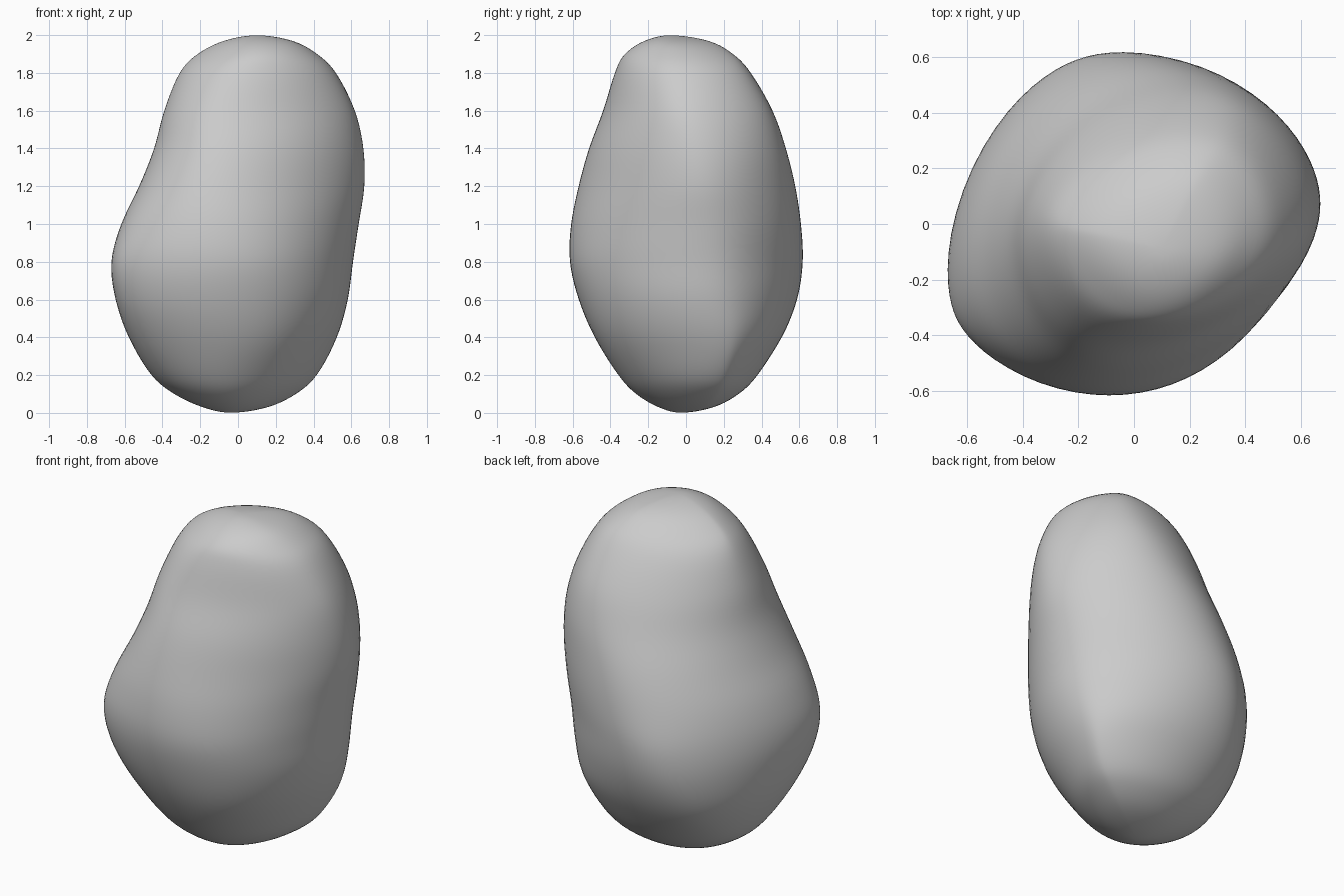
import bpy, bmesh
from math import sin, cos, pi

if "Cube" in bpy.data.objects:
    bpy.data.objects.remove(bpy.data.objects["Cube"])

# Height, then how far the stone reaches toward 8 compass directions (+x, 45 deg, +y, ...)
RINGS = [
    (0.00, -.04, -.05, -.03, .007, .04, .05, .03, -.007),
    (0.03, .16, .18, .14, .17, .19, .17, .15, .12),
    (0.10, .31, .34, .27, .31, .34, .31, .27, .23),
    (0.20, .42, .445, .375, .425, .46, .43, .36, .33),
    (0.40, .525, .55, .51, .55, .58, .575, .485, .46),
    (0.60, .583, .59, .59, .605, .65, .675, .57, .535),
    (0.80, .61, .61, .62, .61, .673, .712, .617, .568),
    (1.00, .64, .635, .61, .57, .62, .668, .61, .57),
    (1.20, .67, .645, .58, .50, .525, .59, .57, .56),
    (1.40, .665, .635, .53, .42, .445, .51, .515, .545),
    (1.60, .62, .585, .46, .355, .392, .435, .44, .51),
    (1.80, .52, .48, .345, .265, .31, .335, .378, .455),
    (1.90, .42, .375, .25, .165, .215, .24, .325, .39),
    (1.97, .29, .23, .12, .04, .075, .13, .22, .29),
    (2.00, .10, .007, -.09, -.134, -.10, -.007, .09, .134),
]
SEG, STEPS = 72, 5
SQUARENESS = .022      # four soft corners, turned one way low down, the other way on top


def beyond(pole, ring):
    """Ring mirrored across a pole so the ends round off."""
    return (ring[0],) + tuple(2 * p - r for p, r in zip(pole[1:], ring[1:]))


def spline(a, b, c, d, t):
    """Smooth blend between rings b and c."""
    return [.5 * (2*q + (r-p)*t + (2*p - 5*q + 4*r - s)*t*t + (3*q - p - 3*r + s)*t**3)
            for p, q, r, s in zip(a, b, c, d)]


def outline(row):
    """Closed contour touching the 8 reaches (Fourier support curve)."""
    z, h = row[0], row[1:]
    fa = [sum(v * cos(k*i*pi/4) for i, v in enumerate(h)) / (8 if k in (0, 4) else 4)
          for k in range(5)]
    fb = [sum(v * sin(k*i*pi/4) for i, v in enumerate(h)) / 4 for k in range(4)]
    turn = max(-1, min(1, (1.2 - z) / .4))
    fb.append(SQUARENESS * turn * fa[0])
    angles = [2 * pi * j / SEG for j in range(SEG)]
    # Ease the finer waves until the contour is convex
    for _ in range(30):
        bend = min(sum((1 - k*k) * (fa[k]*cos(k*a) + fb[k]*sin(k*a)) for k in range(5))
                   for a in angles)
        if bend > .2 * fa[0]:
            break
        for k, ease in ((2, .99), (3, .95), (4, .9)):
            fa[k] *= ease
            fb[k] *= ease
    points = []
    for a in angles:
        r = sum(fa[k]*cos(k*a) + fb[k]*sin(k*a) for k in range(5))
        d = sum(k * (fb[k]*cos(k*a) - fa[k]*sin(k*a)) for k in range(5))
        points.append((r*cos(a) - d*sin(a), r*sin(a) + d*cos(a), z))
    return points


# Contours between the two poles
rows = [beyond(RINGS[0], RINGS[1])] + RINGS + [beyond(RINGS[-1], RINGS[-2])]
levels = [spline(*rows[i:i+4], s / STEPS)
          for i in range(len(RINGS) - 1) for s in range(STEPS)][1:]

# Skin of the stone
bm = bmesh.new()
loops = [[bm.verts.new(p) for p in outline(row)] for row in levels]
for low, high in zip(loops, loops[1:]):
    for j in range(SEG):
        k = (j + 1) % SEG
        bm.faces.new((low[j], low[k], high[k], high[j]))
bottom = bm.verts.new((-.04, -.03, 0))
top = bm.verts.new((.10, -.09, 2))
for j in range(SEG):
    k = (j + 1) % SEG
    bm.faces.new((bottom, loops[0][k], loops[0][j]))
    bm.faces.new((top, loops[-1][j], loops[-1][k]))
for f in bm.faces:
    f.smooth = True
mesh = bpy.data.meshes.new("stone")
bm.to_mesh(mesh)
bm.free()
stone = bpy.data.objects.new("stone", mesh)
bpy.context.collection.objects.link(stone)

# Soften small ripples
soft = stone.modifiers.new("soften", 'SMOOTH')
soft.factor = 0.5
soft.iterations = 6
